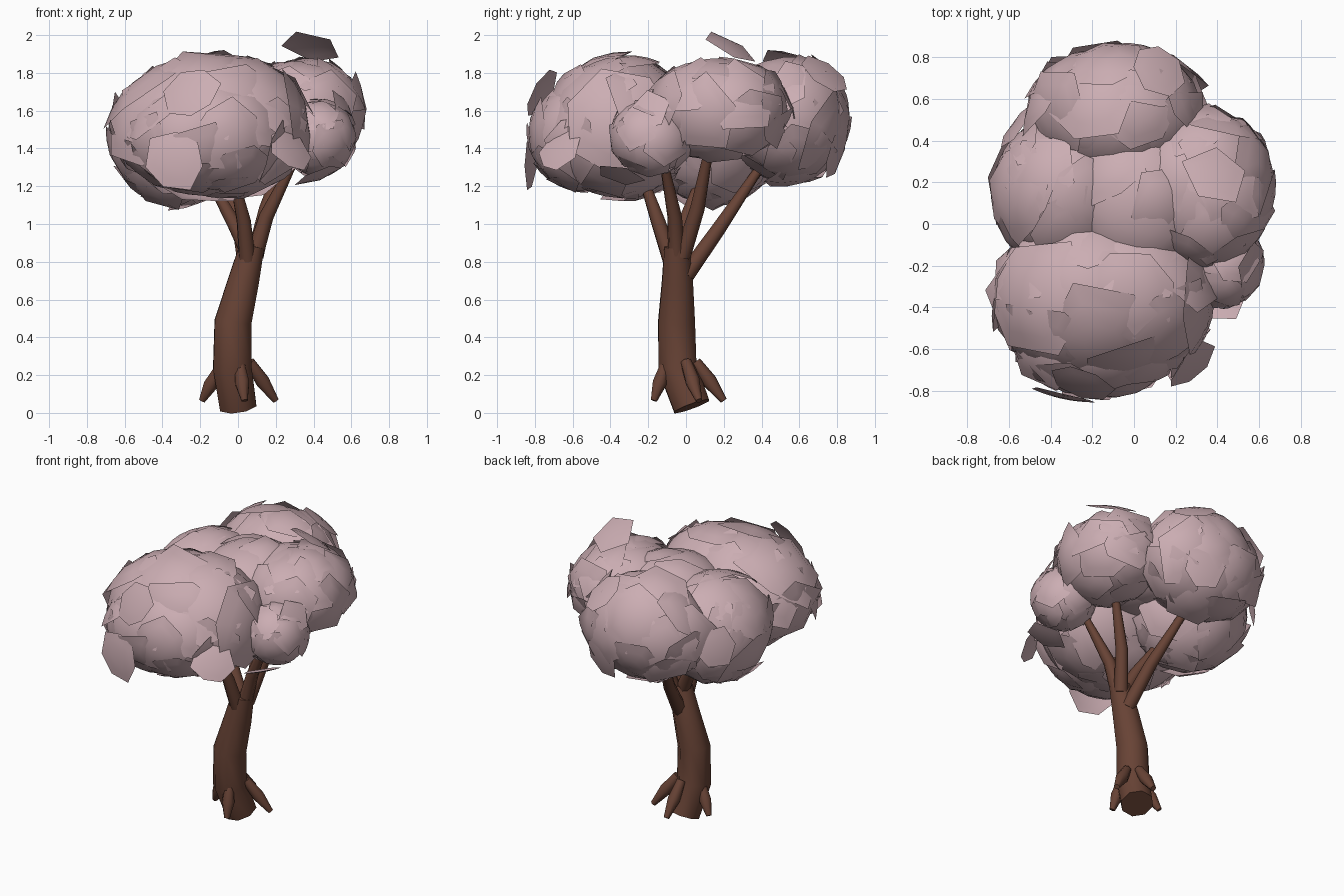
import bpy, bmesh, math, random
from mathutils import Vector, Quaternion

random.seed(5)
cube = bpy.data.objects.get("Cube")
if cube:
    bpy.data.objects.remove(cube)


def material(name, rgb):
    m = bpy.data.materials.new(name)
    m.use_nodes = True
    m.diffuse_color = (*rgb, 1)
    m.node_tree.nodes["Principled BSDF"].inputs["Base Color"].default_value = (*rgb, 1)
    return m


BARK = material("brown bark", (0.138, 0.056, 0.036))
BLOSSOM = material("dusty pink foliage", (0.6, 0.42, 0.45))


def select_only(ob):
    bpy.ops.object.select_all(action="DESELECT")
    ob.select_set(True)
    bpy.context.view_layer.objects.active = ob


def limb(name, points, radii):
    """Tapered eight-sided tube along a path."""
    curve = bpy.data.curves.new(name, "CURVE")
    curve.dimensions = "3D"
    curve.bevel_depth = 1
    curve.bevel_resolution = 2
    curve.use_fill_caps = True
    spline = curve.splines.new("POLY")
    spline.points.add(len(points) - 1)
    for p, co, r in zip(spline.points, points, radii):
        p.co = (*co, 1)
        p.radius = r
    curve.materials.append(BARK)
    ob = bpy.data.objects.new(name, curve)
    bpy.context.collection.objects.link(ob)
    select_only(ob)
    bpy.ops.object.convert(target="MESH")
    bpy.ops.object.shade_smooth_by_angle(angle=math.radians(50))


def finish(name, bm):
    mesh = bpy.data.meshes.new(name)
    bm.to_mesh(mesh)
    bm.free()
    mesh.materials.append(BLOSSOM)
    mesh.shade_smooth()
    ob = bpy.data.objects.new(name, mesh)
    bpy.context.collection.objects.link(ob)


def patch(bm, centre, normal, size, bend):
    """Irregular, domed polygon facing along normal."""
    normal = normal.normalized()
    u = normal.orthogonal().normalized()
    v = normal.cross(u)
    sides = random.choice((5, 6, 6, 7))
    start = random.uniform(0, math.tau)
    spread = [random.uniform(0.85, 1.12) for _ in range(sides)]
    rings = []
    for f in (0.35, 0.7, 1.0):
        ring = []
        for i in range(sides):
            a = start + math.tau * i / sides
            r = size * f * spread[i]
            co = centre + (u * math.cos(a) + v * math.sin(a)) * r - normal * r * r * bend
            ring.append(bm.verts.new(co))
        rings.append(ring)
    bm.faces.new(rings[0])
    for inner, outer in zip(rings, rings[1:]):
        for i in range(sides):
            j = (i + 1) % sides
            bm.faces.new((inner[i], outer[i], outer[j], inner[j]))


# Trunk with a gentle lean
limb("trunk",
     [(0, 0.03, 0.035), (-0.03, -0.045, 0.24), (-0.027, -0.05, 0.48),
      (0.03, -0.045, 0.7), (0.075, -0.05, 0.885)],
     [0.105, 0.11, 0.105, 0.088, 0.07])

# Roots: top and tip
roots = [((-0.1, -0.03, 0.23), (-0.19, 0.02, 0.065)),
         ((0.01, -0.11, 0.25), (0.035, -0.17, 0.065)),
         ((0.06, 0.0, 0.27), (0.2, 0.07, 0.065)),
         ((0.0, 0.05, 0.27), (0.01, 0.2, 0.065))]
for n, (top, tip) in enumerate(roots, 1):
    mid = (Vector(top) + Vector(tip)) / 2
    limb(f"root_{n}", [top, mid, tip], [0.03, 0.04, 0.018])

# Branches: base, bend and tip
branches = [((0.05, -0.08, 0.81), (0.03, -0.15, 1.02), (-0.03, -0.24, 1.28)),
            ((0.05, 0.0, 0.73), (0.01, 0.17, 0.97), (-0.1, 0.42, 1.34)),
            ((0.09, -0.02, 0.83), (0.15, 0.06, 1.08), (0.27, 0.13, 1.44)),
            ((0.09, -0.05, 0.84), (0.15, -0.06, 1.04), (0.3, -0.12, 1.34)),
            ((0.06, -0.04, 0.84), (-0.02, -0.01, 1.0), (-0.16, 0.08, 1.25))]
for n, pts in enumerate(branches, 1):
    limb(f"branch_{n}", pts, [0.046, 0.039, 0.022])

# Foliage lobes: name, centre, radii, number of patches
lobes = [("front", (-0.14, -0.35, 1.51), (0.52, 0.4, 0.38), 30),
         ("low_front", (-0.17, -0.55, 1.46), (0.41, 0.28, 0.29), 22),
         ("right", (-0.32, 0.15, 1.46), (0.36, 0.36, 0.36), 24),
         ("left", (0.34, 0.17, 1.61), (0.33, 0.37, 0.27), 24),
         ("back", (-0.08, 0.55, 1.55), (0.41, 0.32, 0.33), 26),
         ("small_side", (0.42, -0.18, 1.46), (0.2, 0.22, 0.2), 16),
         ("core", (0.03, 0.12, 1.62), (0.34, 0.36, 0.24), 12)]


def buried(p, own):
    for name, c, r, _ in lobes:
        if name != own and sum(((p[i] - c[i]) / r[i]) ** 2 for i in range(3)) < 0.8:
            return True
    return False


for name, c, r, count in lobes:
    c = Vector(c)
    bm = bmesh.new()
    bmesh.ops.create_icosphere(bm, subdivisions=3, radius=1)
    for vert in bm.verts:
        vert.co = c + Vector(vert.co[i] * r[i] * 0.96 for i in range(3))
    finish(f"foliage_{name}", bm)

    # Broad overlapping leaf patches spread evenly over the lobe
    bm = bmesh.new()
    mean = sum(r) / 3
    for k in range(count):
        z = 1 - 2 * (k + 0.5) / count
        a = k * math.pi * (3 - math.sqrt(5)) + random.uniform(-0.2, 0.2)
        w = math.sqrt(1 - z * z)
        d = Vector((w * math.cos(a), w * math.sin(a), z))
        p = c + Vector(d[i] * r[i] * random.uniform(1.0, 1.04) for i in range(3))
        if buried(p, name):
            continue
        normal = Vector(d[i] / r[i] for i in range(3)).normalized()
        axis = normal.orthogonal()
        axis.rotate(Quaternion(normal, random.uniform(0, math.tau)))
        normal.rotate(Quaternion(axis, random.uniform(0, 0.16)))
        patch(bm, p, normal, mean * random.uniform(0.55, 0.72), 0.48 / mean)
    finish(f"leaf_patches_{name}", bm)

# Loose leaf patches lifting off the crown: centre, normal, size
loose = [((0.4, 0.24, 1.95), (0.25, 0.45, 0.8), 0.17),
         ((0.12, 0.75, 1.8), (0.4, 0.5, 0.7), 0.15),
         ((-0.25, -0.78, 1.7), (-0.3, -0.8, 0.45), 0.15),
         ((-0.33, -0.84, 1.34), (-0.2, -1, 0.05), 0.17),
         ((0.28, -0.68, 1.4), (0.6, -0.6, 0.5), 0.14),
         ((0.43, -0.36, 1.25), (0.3, -0.2, -0.8), 0.13),
         ((-0.57, 0.48, 1.5), (-0.8, 0.6, 0.2), 0.15),
         ((0.1, 0.8, 1.36), (0.3, 0.9, -0.3), 0.14),
         ((0.57, -0.2, 1.6), (0.8, -0.3, 0.4), 0.12)]
bm = bmesh.new()
for centre, normal, size in loose:
    patch(bm, Vector(centre), Vector(normal), size, 0.7)
finish("loose_leaf_patches", bm)
